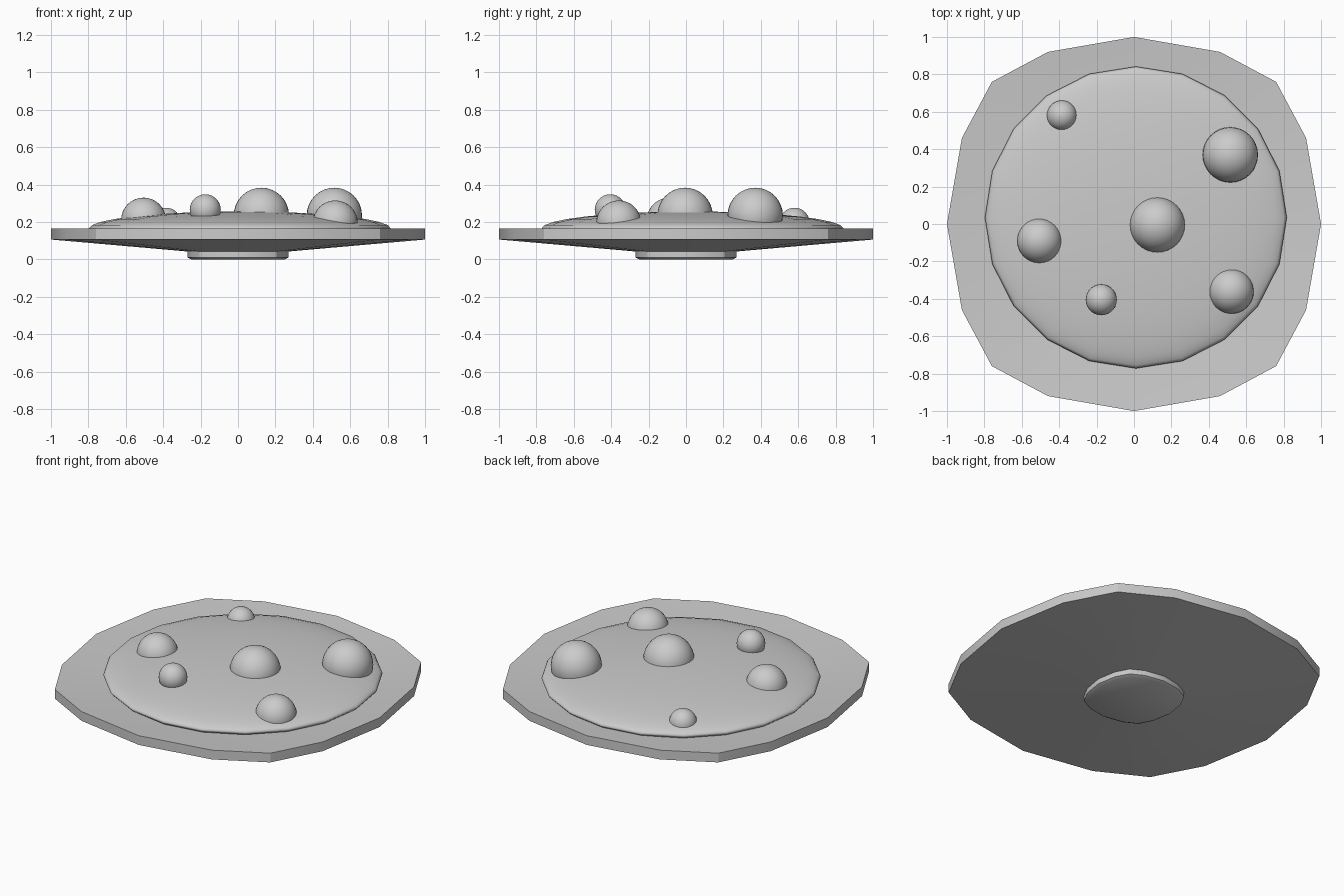
import bpy, bmesh, math

if "Cube" in bpy.data.objects:
    bpy.data.objects.remove(bpy.data.objects["Cube"])

# Sixteen-sided rounded-square outline of the plate, one quarter rotated four times
QUARTER = [(1, 0), (0.92, 0.46), (0.76, 0.76), (0.46, 0.92)]
outline = []
for q in range(4):
    c, s = round(math.cos(q * math.pi / 2)), round(math.sin(q * math.pi / 2))
    outline += [(x * c - y * s, x * s + y * c) for x, y in QUARTER]


def smooth(obj, angle):
    bpy.ops.object.select_all(action='DESELECT')
    obj.select_set(True)
    bpy.context.view_layer.objects.active = obj
    bpy.ops.object.shade_smooth_by_angle(angle=math.radians(angle))


def loft(name, levels):
    """Stack scaled copies of the outline (scale, z) and close both ends."""
    bm = bmesh.new()
    rings = [[bm.verts.new((x * r, y * r, z)) for x, y in outline] for r, z in levels]
    n = len(outline)
    for a, b in zip(rings, rings[1:]):
        for i in range(n):
            j = (i + 1) % n
            bm.faces.new((a[i], a[j], b[j], b[i]))
    bm.faces.new(rings[0][::-1])
    bm.faces.new(rings[-1])
    bmesh.ops.recalc_face_normals(bm, faces=bm.faces)
    mesh = bpy.data.meshes.new(name)
    bm.to_mesh(mesh)
    bm.free()
    obj = bpy.data.objects.new(name, mesh)
    bpy.context.collection.objects.link(obj)
    smooth(obj, 30)
    return obj


def ball(name, x, y, z, r, rz=None, segments=32, rings=16):
    bpy.ops.mesh.primitive_uv_sphere_add(segments=segments, ring_count=rings,
                                         radius=1, location=(x, y, z))
    obj = bpy.context.object
    obj.name = name
    obj.scale = (r, r, rz or r)
    smooth(obj, 60)


# Plate: foot, sloping underside, upright rim edge and shallow dished top
loft("plate", [(0.25, 0), (0.27, 0.01), (0.27, 0.042), (1, 0.106),
               (1, 0.165), (0.27, 0.1)])

# Flattened mound lying in the plate
ball("mound", 0.01, 0.035, 0.165, 0.807, 0.091, segments=20, rings=16)

# Round toppings half sunk in the mound
TOPPINGS = [(0.125, -0.005, 0.235, 0.148), (0.515, 0.37, 0.235, 0.148),
            (-0.505, -0.09, 0.21, 0.12), (0.52, -0.36, 0.195, 0.12),
            (-0.175, -0.405, 0.265, 0.083), (-0.385, 0.58, 0.195, 0.081)]
for i, (x, y, z, r) in enumerate(TOPPINGS, 1):
    ball(f"topping_{i}", x, y, z, r)
